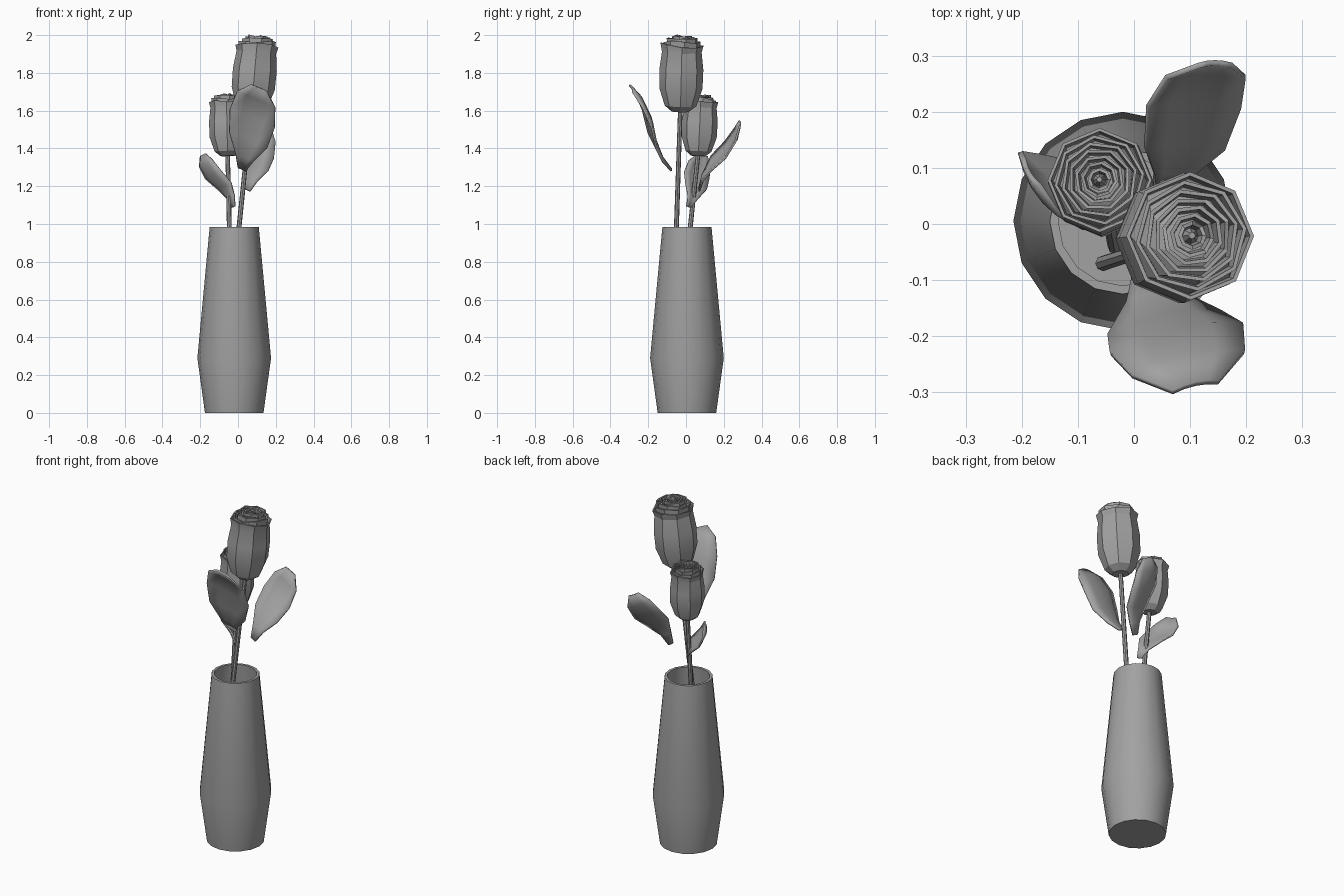
import bpy, bmesh, math, random
from mathutils import Vector

random.seed(4)
cube = bpy.data.objects.get("Cube")
if cube:
    bpy.data.objects.remove(cube)

grey = bpy.data.materials.new("plain_grey")
grey.use_nodes = True
tone = (0.36, 0.36, 0.36, 1)
grey.diffuse_color = tone
grey.node_tree.nodes["Principled BSDF"].inputs["Base Color"].default_value = tone


def finish(name, bm, angle=30):
    bmesh.ops.recalc_face_normals(bm, faces=bm.faces)
    mesh = bpy.data.meshes.new(name)
    bm.to_mesh(mesh)
    bm.free()
    mesh.materials.append(grey)
    obj = bpy.data.objects.new(name, mesh)
    bpy.context.collection.objects.link(obj)
    bpy.ops.object.select_all(action='DESELECT')
    obj.select_set(True)
    bpy.context.view_layer.objects.active = obj
    bpy.ops.object.shade_smooth_by_angle(angle=math.radians(angle))
    return obj


def ring(bm, sides, radius, z, twist=0.0, jitter=None):
    verts = []
    for i in range(sides):
        a = 2 * math.pi * i / sides + twist
        dz = jitter[i] if jitter else 0
        verts.append(bm.verts.new((radius * math.cos(a), radius * math.sin(a), z + dz)))
    return verts


def skin(bm, rings):
    # bridge consecutive rings and cap both ends
    n = len(rings[0])
    for lo, hi in zip(rings, rings[1:]):
        for i in range(n):
            j = (i + 1) % n
            bm.faces.new((lo[i], lo[j], hi[j], hi[i]))
    bm.faces.new(rings[0][::-1])
    bm.faces.new(rings[-1])


def place(bm, base, top):
    # stand the local z axis on the line from base to top
    base, axis = Vector(base), Vector(top) - Vector(base)
    turn = Vector((0, 0, 1)).rotation_difference(axis)
    for v in bm.verts:
        v.co = turn @ v.co + base


# hollow vase
bm = bmesh.new()
profile = [(.155, 0), (.195, .29), (.13, .985), (.115, .985), (.178, .29), (.14, .02)]
skin(bm, [ring(bm, 16, r, z) for r, z in profile])
vase = finish("vase", bm)
vase.location = (-.02, .005, 0)


# stems
def stem(name, base, top):
    bm = bmesh.new()
    length = (Vector(top) - Vector(base)).length
    skin(bm, [ring(bm, 8, .014, 0), ring(bm, 8, .012, length)])
    place(bm, base, top)
    finish(name, bm)


# rose heads: rounded cup with nested petal rims
def rose(name, base, top, size):
    bm = bmesh.new()
    cup = [(.045, 0), (.082, .03), (.112, .12), (.114, .22), (.103, .31)]
    rings = [ring(bm, 8, r, z) for r, z in cup]
    layers = 7
    for k in range(layers):
        r = .112 - .0145 * k
        z = .35 + .042 * (1 - (1 - k / (layers - 1)) ** 3)
        twist = .13 * k
        wave = [random.uniform(-.012, .008) for _ in range(8)]
        if k:
            rings.append(ring(bm, 8, r - .004, z - .045, twist))
        rings.append(ring(bm, 8, r, z, twist, wave))
        rings.append(ring(bm, 8, r - .007, z, twist, wave))
        rings.append(ring(bm, 8, r - .011, z - .045, twist))
    rings.append(ring(bm, 8, .006, .38, twist))
    skin(bm, rings)
    bmesh.ops.scale(bm, vec=(size, size, size), verts=bm.verts)
    place(bm, base, top)
    finish(name, bm, 20)


# leaves: cupped blades with a blunt tip
def leaf(name, base, tip, side, cup):
    base, tip, side = Vector(base), Vector(tip), Vector(side)
    normal = side.cross(tip - base).normalized()
    outline = [(0, .18), (.16, .4), (.38, .85), (.62, 1), (.85, .85), (1, .35)]
    bm = bmesh.new()
    rows = []
    for t, w in outline:
        mid = base.lerp(tip, t) + normal * .02 * math.sin(2 * math.pi * t)
        rows.append([bm.verts.new(mid + side * w * s + normal * cup * w * (s * s - .5))
                     for s in (-1, -.5, 0, .5, 1)])
    for lo, hi in zip(rows, rows[1:]):
        for i in range(4):
            bm.faces.new((lo[i], lo[i + 1], hi[i + 1], hi[i]))
    obj = finish(name, bm, 40)
    solid = obj.modifiers.new("thickness", 'SOLIDIFY')
    solid.thickness = .01
    solid.offset = 0


stem("tall_stem", (-.055, -.07, .4), (.07, -.03, 1.61))
stem("short_stem", (-.033, -.04, .4), (-.055, .065, 1.38))
rose("tall_rose", (.07, -.03, 1.595), (.105, -.02, 2), 1.02)
rose("short_rose", (-.055, .065, 1.36), (-.062, .08, 1.69), .83)
leaf("front_leaf", (.02, -.08, 1.29), (.11, -.288, 1.72), (.118, .025, -.05), .02)
leaf("back_leaf", (.05, .07, 1.18), (.145, .285, 1.53), (.083, 0, -.045), .015)
leaf("side_leaf", (-.025, .015, 1.09), (-.185, .09, 1.365), (-.04, .065, -.02), .015)
